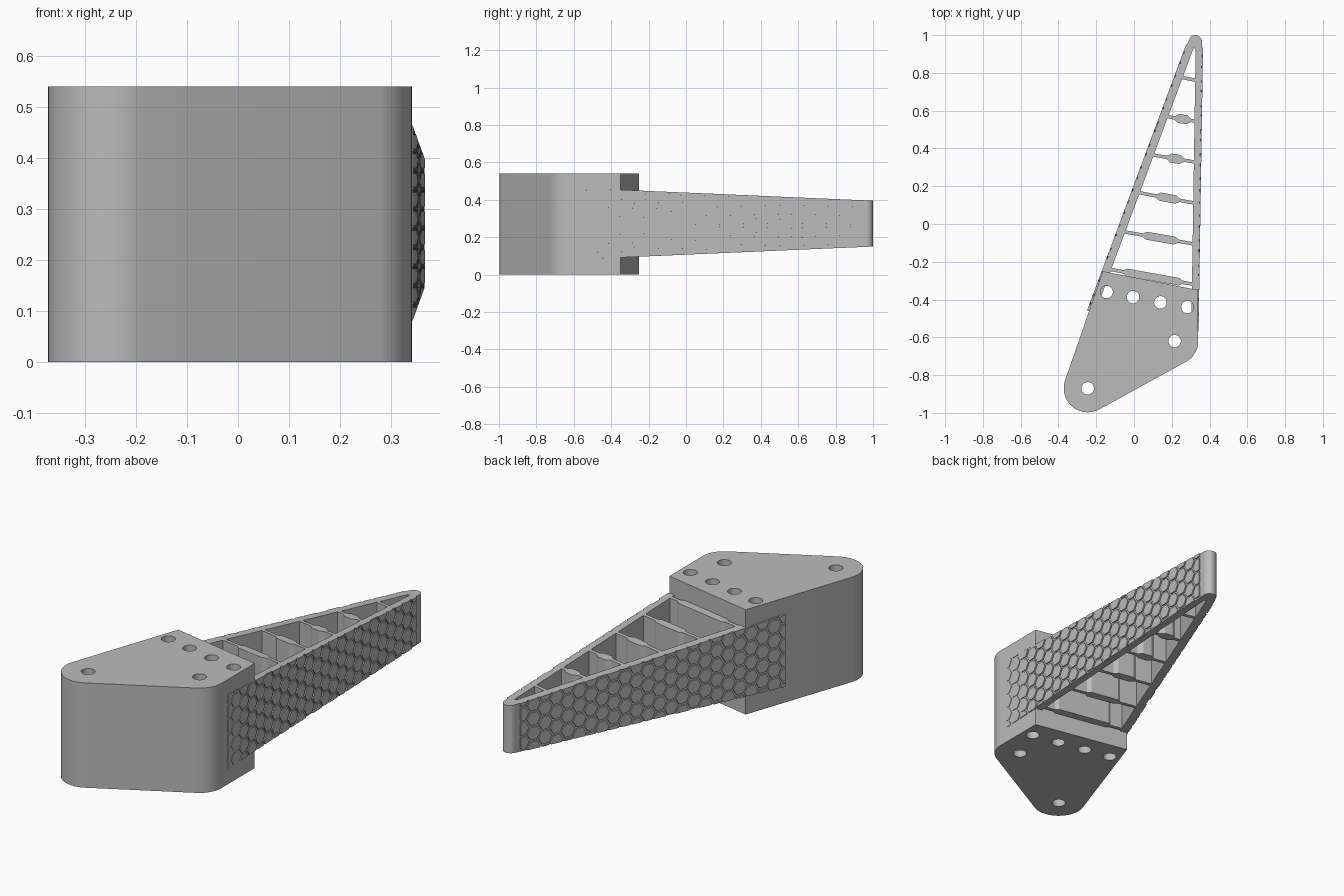
import bpy, bmesh, math
from mathutils import Vector

old = bpy.data.objects.get("Cube")
if old:
    bpy.data.objects.remove(old, do_unlink=True)

grey = bpy.data.materials.new("plain grey")
grey.use_nodes = True
grey.diffuse_color = (0.5, 0.5, 0.5, 1)
grey.node_tree.nodes["Principled BSDF"].inputs["Base Color"].default_value = (0.5, 0.5, 0.5, 1)

HEIGHT, TAPER, ROOT = 0.54, 0.0433, -0.5


def finger_low(y):
    return 0.085 + TAPER * (y - ROOT)


def finger_high(y):
    return 0.46 - TAPER * (y - ROOT)


def add_object(name, bm):
    mesh = bpy.data.meshes.new(name)
    bm.to_mesh(mesh)
    bm.free()
    mesh.materials.append(grey)
    obj = bpy.data.objects.new(name, mesh)
    bpy.context.collection.objects.link(obj)
    return obj


def prism(name, outline, low=finger_low, high=finger_high):
    """Upright prism over a plan outline, its ends set by functions of y."""
    bm = bmesh.new()
    bottom = [bm.verts.new((x, y, low(y))) for x, y in outline]
    top = [bm.verts.new((x, y, high(y))) for x, y in outline]
    bm.faces.new(bottom[::-1])
    bm.faces.new(top)
    n = len(outline)
    for i in range(n):
        j = (i + 1) % n
        bm.faces.new((bottom[i], bottom[j], top[j], top[i]))
    bmesh.ops.recalc_face_normals(bm, faces=bm.faces)
    return add_object(name, bm)


def arc(cx, cy, r, start, end, steps=20):
    angles = [math.radians(start + (end - start) * i / steps) for i in range(steps + 1)]
    return [(cx + r * math.cos(a), cy + r * math.sin(a)) for a in angles]


def smooth(obj):
    bpy.ops.object.select_all(action="DESELECT")
    obj.select_set(True)
    bpy.context.view_layer.objects.active = obj
    bpy.ops.object.shade_smooth_by_angle(angle=math.radians(30))


# Mounting base with rounded corners
outline = [(0.34, -0.35), (-0.165, -0.25)]
outline += arc(-0.245, -0.87, 0.127, 161, 299)
outline += arc(0.215, -0.62, 0.125, -61, 0)
base = prism("mounting_base", outline, lambda y: 0, lambda y: HEIGHT)

# Bolt holes through the base
holes = bmesh.new()
for x, y in [(-0.145, -0.36), (-0.005, -0.387), (0.14, -0.415), (0.283, -0.44),
             (0.215, -0.62), (-0.245, -0.87)]:
    made = bmesh.ops.create_cone(holes, cap_ends=True, segments=32,
                                 radius1=0.033, radius2=0.033, depth=1)
    bmesh.ops.translate(holes, verts=made["verts"], vec=(x, y, HEIGHT / 2))
cutter = add_object("bolt_hole_cutter", holes)
cutter.hide_render = True
cutter.hide_viewport = True
cutter.display_type = "WIRE"
smooth(base)
cut = base.modifiers.new("bolt_holes", "BOOLEAN")
cut.operation = "DIFFERENCE"
cut.solver = "EXACT"
cut.object = cutter

# Finger tip
smooth(prism("finger_tip", arc(0.325, 0.965, 0.035, 0, 350, 35)))


def hex_pads(name, a, b, radius=0.0433, gap=0.006, relief=0.006):
    """Honeycomb of raised pads along the wall from a to b."""
    d = (b - a).normalized()
    bm = bmesh.new()
    length = (b - a).length
    row = radius * math.sqrt(3)
    for col in range(int(length / (1.5 * radius)) + 2):
        for k in range(8):
            u, z = col * 1.5 * radius, (k + (col % 2) / 2) * row
            ring = arc(u, z, radius - gap, 0, 300, 5)
            bm.faces.new([bm.verts.new((a.x + d.x * s, a.y + d.y * s, t)) for s, t in ring])
    # Trim to the tapered wall
    end = b - d * 0.03
    for point, normal in [((0, ROOT, finger_high(ROOT)), (0, TAPER, 1)),
                          ((0, ROOT, finger_low(ROOT)), (0, TAPER, -1)),
                          ((a.x, a.y, 0), (-d.x, -d.y, 0)),
                          ((end.x, end.y, 0), (d.x, d.y, 0))]:
        bmesh.ops.bisect_plane(bm, geom=bm.verts[:] + bm.edges[:] + bm.faces[:],
                               plane_co=point, plane_no=normal, clear_outer=True)
    thick = add_object(name, bm).modifiers.new("relief", "SOLIDIFY")
    thick.thickness = 2 * relief
    thick.offset = 0


# Finger walls with textured outer faces
for side, a, b, inward, thick in [
        ("left", Vector((0.336, -0.57)), Vector((0.36, 0.965)), 1, 0.033),
        ("right", Vector((-0.243, -0.46)), Vector((0.292, 0.977)), -1, 0.038)]:
    d = (b - a).normalized()
    inner = Vector((-d.y, d.x)) * inward * thick
    prism(side + "_finger_wall", [a, b, b + inner, a + inner])
    hex_pads(side + "_grip_pads", a, b)

# Cross ribs: ends, half length and half thickness of the swollen middle
THIN = 0.009
ribs = [((-0.13, -0.24), (0.32, -0.32), 0.15, 0.02),
        ((-0.06, -0.04), (0.33, -0.108), 0.085, 0.021),
        ((0.015, 0.168), (0.335, 0.108), 0.053, 0.022),
        ((0.09, 0.367), (0.34, 0.325), 0.035, 0.024),
        ((0.165, 0.57), (0.34, 0.542), 0.033, 0.024),
        ((0.235, 0.78), (0.345, 0.757), 0.02, THIN)]
for number, (start, end, half, swell) in enumerate(ribs, 1):
    a, b = Vector(start), Vector(end)
    d = (b - a).normalized()
    n = Vector((-d.y, d.x))
    mid = (a + b) / 2 + d * 0.005
    slope = 0.8 * (swell - THIN)
    upper = [(a, THIN), (mid - d * (half + slope), THIN), (mid - d * (half - slope), swell),
             (mid + d * (half - slope), swell), (mid + d * (half + slope), THIN), (b, THIN)]
    if swell == THIN:
        upper = [upper[0], upper[-1]]
    points = [p + n * w for p, w in upper] + [p - n * w for p, w in reversed(upper)]
    prism(f"cross_rib_{number}", points)
